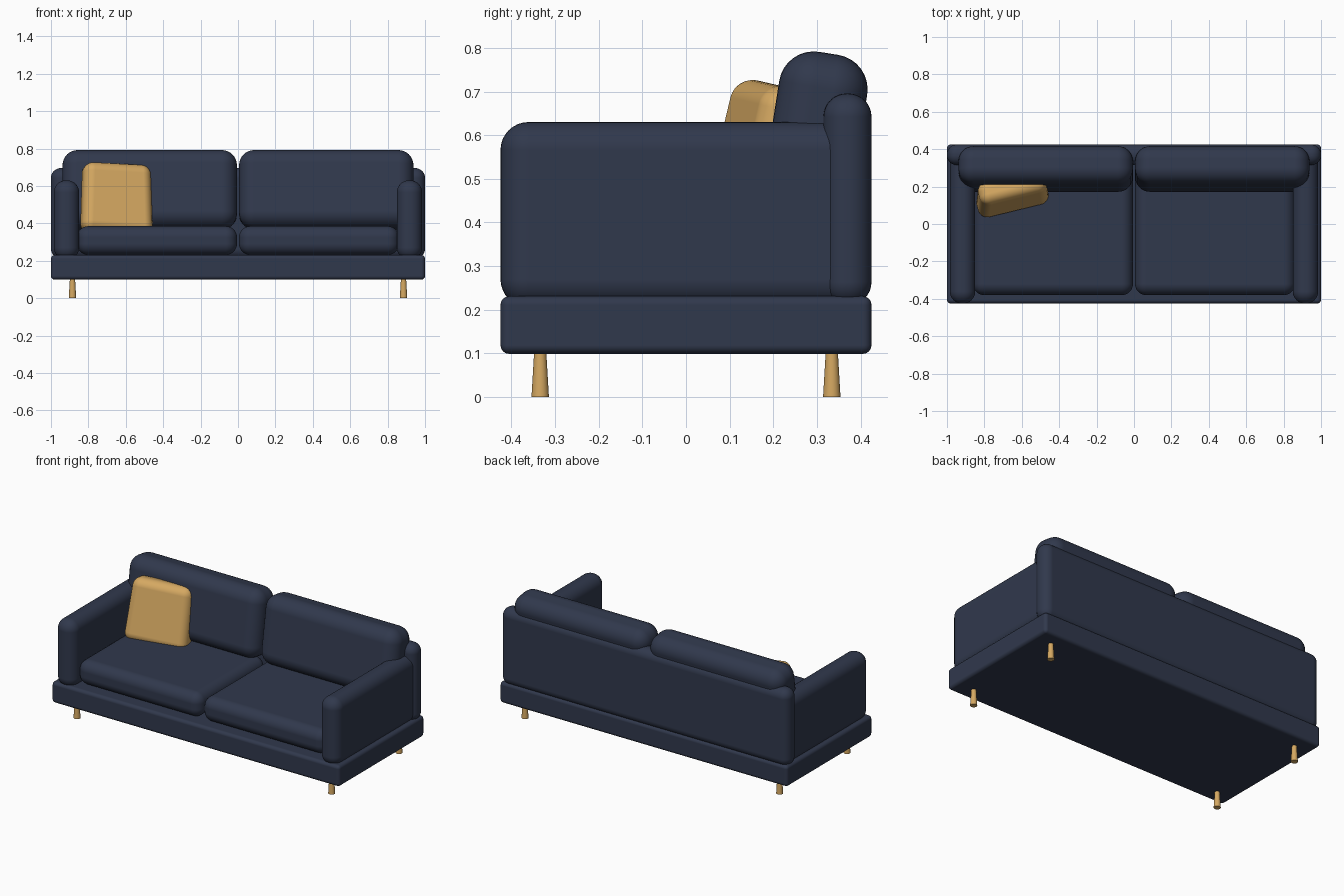
import bpy
import bmesh
from math import radians
from mathutils import Matrix, Vector

cube = bpy.data.objects.get("Cube")
if cube:
    bpy.data.objects.remove(cube, do_unlink=True)


def make_material(name, rgb):
    mat = bpy.data.materials.new(name)
    mat.use_nodes = True
    mat.diffuse_color = (*rgb, 1)
    mat.node_tree.nodes["Principled BSDF"].inputs["Base Color"].default_value = (*rgb, 1)
    return mat


navy = make_material("navy fabric", (0.030, 0.040, 0.073))
ochre = make_material("ochre", (0.66, 0.39, 0.12))


def add_object(name, bm, mat):
    mesh = bpy.data.meshes.new(name)
    bm.to_mesh(mesh)
    bm.free()
    mesh.materials.append(mat)
    obj = bpy.data.objects.new(name, mesh)
    bpy.context.collection.objects.link(obj)
    return obj


def smooth(obj, angle=40):
    bpy.ops.object.select_all(action="DESELECT")
    obj.select_set(True)
    bpy.context.view_layer.objects.active = obj
    bpy.ops.object.shade_smooth_by_angle(angle=radians(angle))


def soft_box(name, center, size, radius, mat=navy, rotation=None, taper=1.0, segments=8):
    """Rounded block; taper narrows its top."""
    bm = bmesh.new()
    bmesh.ops.create_cube(bm, size=1)
    for v in bm.verts:
        v.co *= Vector(size)
        if v.co.z > 0:
            v.co.x *= taper
    obj = add_object(name, bm, mat)
    smooth(obj, 180)
    obj.matrix_world = Matrix.Translation(center) @ (rotation or Matrix())
    bevel = obj.modifiers.new("rounding", "BEVEL")
    bevel.width = radius
    bevel.segments = segments
    bevel.limit_method = "NONE"
    bevel.harden_normals = True
    return obj


# Base plinth and backrest
soft_box("base", (0, 0, 0.165), (2.0, 0.85, 0.132), 0.02, segments=4)
soft_box("backrest", (0, 0.37, 0.453), (2.0, 0.11, 0.485), 0.053)

lean_back = Matrix.Rotation(radians(-9), 4, "X")
for side, label in ((1, "left"), (-1, "right")):
    # Arm, seat cushion and leaning back cushion
    soft_box(f"{label}_arm", (side * 0.917, 0, 0.418), (0.135, 0.85, 0.424), 0.064)
    soft_box(f"{label}_seat_cushion", (side * 0.433, -0.04, 0.308),
             (0.855, 0.68, 0.154), 0.06)
    soft_box(f"{label}_back_cushion", (side * 0.472, 0.294, 0.58),
             (0.932, 0.204, 0.42), 0.08, rotation=lean_back)

    # Round legs, wider at the floor
    for y, place in ((-0.334, "front"), (0.334, "back")):
        bm = bmesh.new()
        bmesh.ops.create_cone(bm, cap_ends=True, segments=24, radius1=0.02,
                              radius2=0.0135, depth=0.11)
        leg = add_object(f"{place}_{label}_leg", bm, ochre)
        leg.location = (side * 0.885, y, 0.055)
        smooth(leg)

# Loose throw pillow, turned and resting on the back cushion
soft_box("throw_pillow", (-0.65, 0.165, 0.53), (0.39, 0.13, 0.38), 0.052, ochre,
         Matrix.Rotation(radians(-13), 4, "X") @ Matrix.Rotation(radians(14), 4, "Z"),
         taper=0.94)
